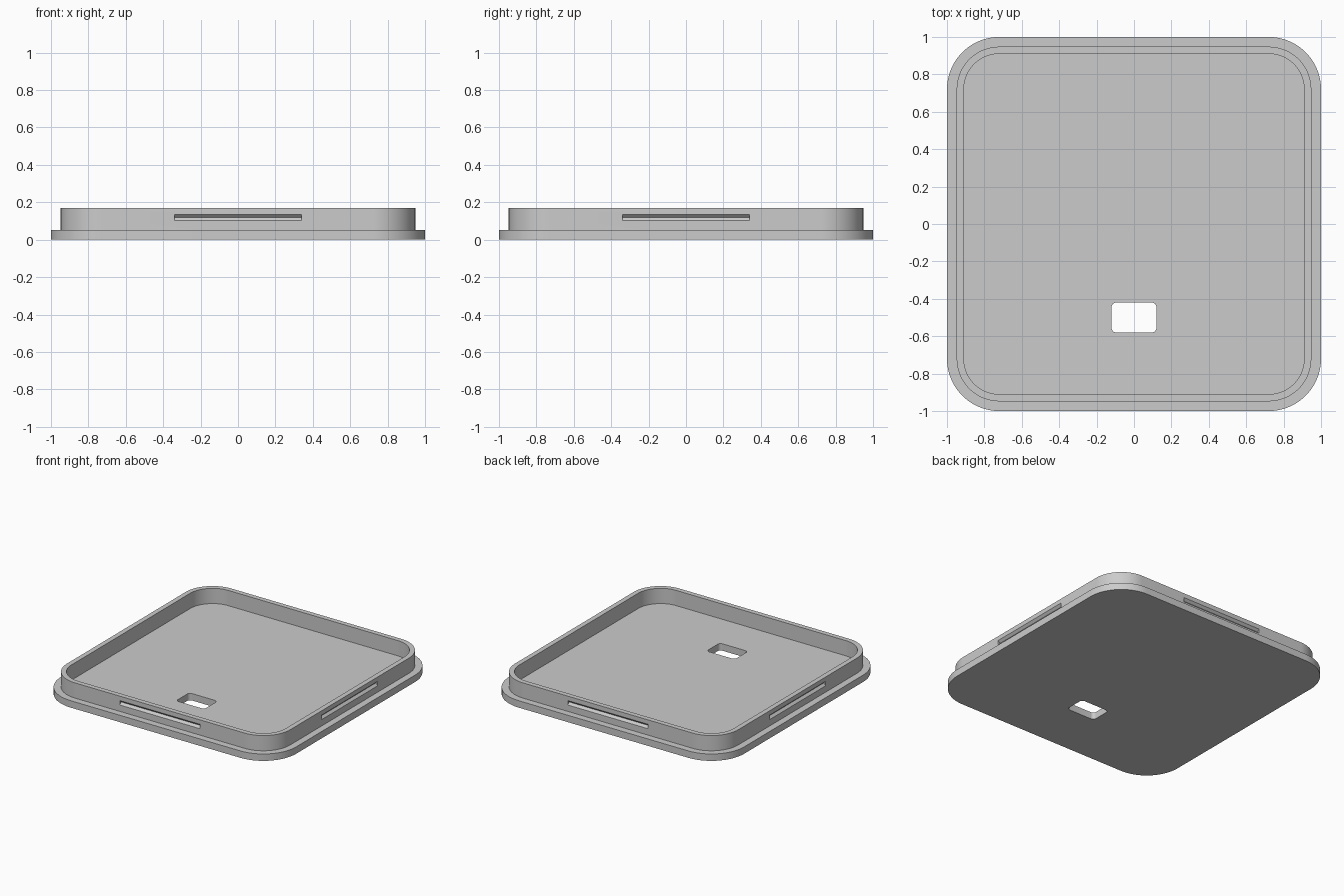
import bpy, bmesh, math
from mathutils import Matrix

if "Cube" in bpy.data.objects:
    bpy.data.objects.remove(bpy.data.objects["Cube"], do_unlink=True)

grey = bpy.data.materials.new("light_grey")
grey.use_nodes = True
colour = (0.6, 0.6, 0.6, 1)
grey.diffuse_color = colour
grey.node_tree.nodes["Principled BSDF"].inputs["Base Color"].default_value = colour


def rounded_rect(half_x, half_y, radius, steps):
    """Outline points, counter-clockwise."""
    points = []
    for i, (sx, sy) in enumerate([(1, 1), (-1, 1), (-1, -1), (1, -1)]):
        for k in range(steps + 1):
            a = (i + k / steps) * math.pi / 2
            points.append((sx * (half_x - radius) + radius * math.cos(a),
                           sy * (half_y - radius) + radius * math.sin(a)))
    return points


def stack(name, rings):
    """Closed solid through a series of (outline, height) rings."""
    bm = bmesh.new()
    loops = [[bm.verts.new((x, y, z)) for x, y in pts] for pts, z in rings]
    n = len(loops[0])
    for a, b in zip(loops, loops[1:]):
        for i in range(n):
            j = (i + 1) % n
            bm.faces.new((a[i], a[j], b[j], b[i]))
    bm.faces.new(loops[0][::-1])
    bm.faces.new(loops[-1])
    bmesh.ops.recalc_face_normals(bm, faces=bm.faces)
    mesh = bpy.data.meshes.new(name)
    bm.to_mesh(mesh)
    bm.free()
    mesh.materials.append(grey)
    obj = bpy.data.objects.new(name, mesh)
    bpy.context.collection.objects.link(obj)
    return obj


# Tray lid: flange, upright wall and floor in one solid
CORNER = 0.72
FLANGE_Z, RIM_Z = 0.053, 0.17
section = [(1, 0), (1, FLANGE_Z), (0.948, FLANGE_Z), (0.948, RIM_Z),
           (0.91, RIM_Z), (0.91, FLANGE_Z)]
lid = stack("tray_lid", [(rounded_rect(s, s, s - CORNER, 24), z) for s, z in section])

# Cutter for the rounded cable opening in the floor
opening = [(x, y - 0.5) for x, y in rounded_rect(0.12, 0.08, 0.025, 8)]
cutters = [stack("opening_cutter", [(opening, -0.1), (opening, 0.1)])]

# Cutters for the V-shaped snap groove on each side
groove_z, depth, over = 0.119, 0.017, 0.02
wide = depth + over
triangle = [(0.948 - depth, 0), (0.948 + over, -wide), (0.948 + over, wide)]
for side in range(4):
    cutter = stack("groove_cutter", [(triangle, -0.34), (triangle, 0.34)])
    turn = Matrix.Rotation(side * math.pi / 2, 4, "Z") @ Matrix.Rotation(math.pi / 2, 4, "X")
    cutter.data.transform(Matrix.Translation((0, 0, groove_z)) @ turn)
    cutters.append(cutter)

# Cut everything out of the lid
bpy.context.view_layer.objects.active = lid
for cutter in cutters:
    cutter.hide_render = True
    mod = lid.modifiers.new("cut", "BOOLEAN")
    mod.operation = "DIFFERENCE"
    mod.solver = "EXACT"
    mod.object = cutter
    bpy.ops.object.modifier_apply(modifier=mod.name)
    bpy.data.objects.remove(cutter, do_unlink=True)

bpy.ops.object.select_all(action="DESELECT")
lid.select_set(True)
bpy.ops.object.shade_smooth_by_angle(angle=math.radians(30))
